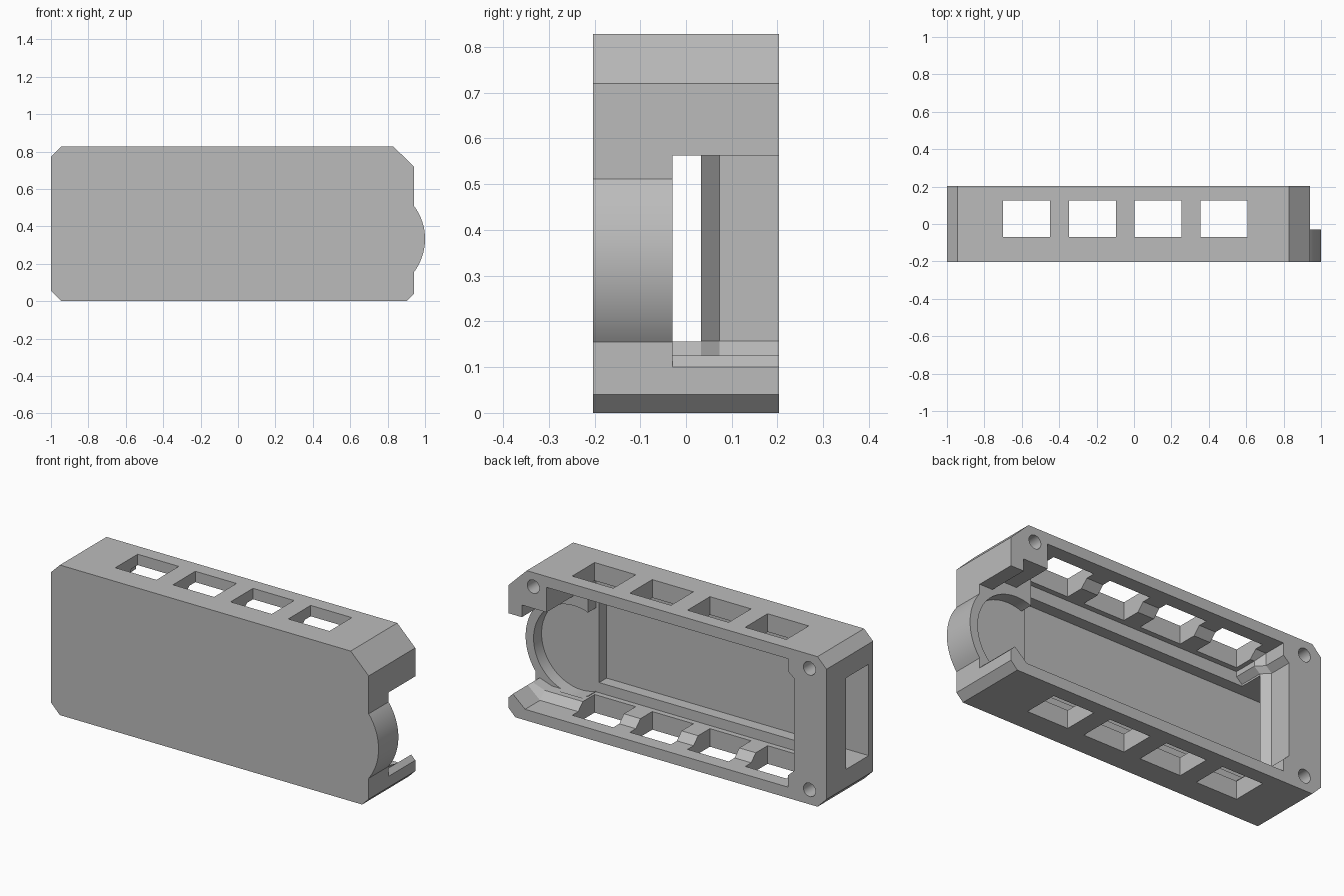
import bpy, bmesh, math

if "Cube" in bpy.data.objects:
    bpy.data.objects.remove(bpy.data.objects["Cube"], do_unlink=True)

grey = bpy.data.materials.new("plain grey")
grey.use_nodes = True
colour = (0.5, 0.5, 0.5, 1)
grey.diffuse_color = colour
grey.node_tree.nodes["Principled BSDF"].inputs["Base Color"].default_value = colour


def loft(name, levels):
    """Solid through matching (x, z) outlines placed at rising y depths."""
    bm = bmesh.new()
    rings = [[bm.verts.new((x, y, z)) for x, z in pts] for y, pts in levels]
    n = len(rings[0])
    for a, b in zip(rings, rings[1:]):
        for i in range(n):
            j = (i + 1) % n
            bm.faces.new((a[i], a[j], b[j], b[i]))
    bm.faces.new(rings[0])
    bm.faces.new(rings[-1])
    bmesh.ops.recalc_face_normals(bm, faces=bm.faces)
    mesh = bpy.data.meshes.new(name)
    bm.to_mesh(mesh)
    bm.free()
    ob = bpy.data.objects.new(name, mesh)
    bpy.context.collection.objects.link(ob)
    mesh.materials.append(grey)
    return ob


def rect(x0, x1, z0, z1):
    return [(x0, z0), (x1, z0), (x1, z1), (x0, z1)]


def arc(cx, cz, r, start, end, n):
    angles = [start + (end - start) * i / n for i in range(n + 1)]
    return [(cx + r * math.cos(a), cz + r * math.sin(a)) for a in angles]


def circle(cx, cz, r, n=48):
    return arc(cx, cz, r, 0, 2 * math.pi * (n - 1) / n, n - 1)


def box(name, x0, x1, y0, y1, z0, z1):
    return loft(name, [(y0, rect(x0, x1, z0, z1)), (y1, rect(x0, x1, z0, z1))])


HEIGHT, FRONT, BACK = 0.828, -0.203, 0.203
WHEEL = (0.706, 0.333)

# Chamfered case outline with the round bulge at one end
bulge = arc(*WHEEL, 0.294, -0.65, 0.65, 32)
outline = ([(-1, 0.055), (-0.945, 0), (0.9, 0), (0.94, 0.04)] + bulge
           + [(0.94, 0.72), (0.83, HEIGHT), (-0.945, HEIGHT), (-1, 0.773)])
case = loft("case", [(FRONT, outline), (BACK, outline)])


# Main cavity: thin walls at the open back, thicker below a sloped ledge
def cavity(t, right):
    left = -0.86 + t
    return [(left + 0.035, t), (left + 0.035, 0.125), (left, 0.157),
            (left, 0.67), (left + 0.035, 0.70), (left + 0.035, HEIGHT - t),
            (right, HEIGHT - t), (right, t)]


def end_notch(t):
    return [(0.66, t), (0.84, t), (0.915, 0.125), (0.94, 0.1), (1.1, 0.1),
            (1.1, 0.563), (0.86, 0.563), (0.86, 0.63), (0.66, 0.63)]


THIN, THICK = 0.06, 0.1
LEDGE, RIM, FLOOR, POCKET = (0.033, 0.073), -0.03, -0.1, -0.165
cutters = [
    loft("cavity_cutter", [(RIM, cavity(THICK, 0.71)), (LEDGE[0], cavity(THICK, 0.71)),
                           (LEDGE[1], cavity(THIN, 0.71)), (0.3, cavity(THIN, 0.71))]),
    loft("floor_cutter", [(FLOOR, cavity(THICK, 0.62)), (0.0, cavity(THICK, 0.62))]),
    loft("notch_cutter", [(RIM, end_notch(THICK)), (LEDGE[0], end_notch(THICK)),
                          (LEDGE[1], end_notch(THIN)), (0.3, end_notch(THIN))]),
    loft("wheel_cutter", [(FLOOR, circle(*WHEEL, 0.246)), (0.0, circle(*WHEEL, 0.246))]),
    # Shallow pocket in the front plate, running out through the end window
    box("pocket_cutter", -0.9, 0.6, POCKET, -0.05, 0.156, 0.66),
    box("end_window_cutter", -1.1, -0.7, POCKET, LEDGE[0], 0.156, 0.66),
]

# Four window pairs through the top and bottom walls
for i in range(4):
    x = -0.7 + i * 0.352
    cutters.append(box("window_cutter", x, x + 0.251, -0.07, 0.125, -0.1, 1))

# Screw holes in the corner bosses
for x, z in ((-0.896, 0.75), (-0.896, 0.08), (0.79, 0.75)):
    hole = circle(x, z, 0.037, 32)
    cutters.append(loft("screw_cutter", [(0.0, hole), (0.3, hole)]))

bpy.context.view_layer.objects.active = case
for ob in cutters:
    ob.hide_render = True
    mod = case.modifiers.new("cut", 'BOOLEAN')
    mod.operation = 'DIFFERENCE'
    mod.solver = 'EXACT'
    mod.object = ob
    bpy.ops.object.modifier_apply(modifier=mod.name)
for ob in cutters:
    bpy.data.objects.remove(ob, do_unlink=True)

# Smooth the round surfaces and keep the edges crisp
bpy.ops.object.select_all(action='DESELECT')
case.select_set(True)
bpy.ops.object.shade_smooth_by_angle(angle=math.radians(25))
